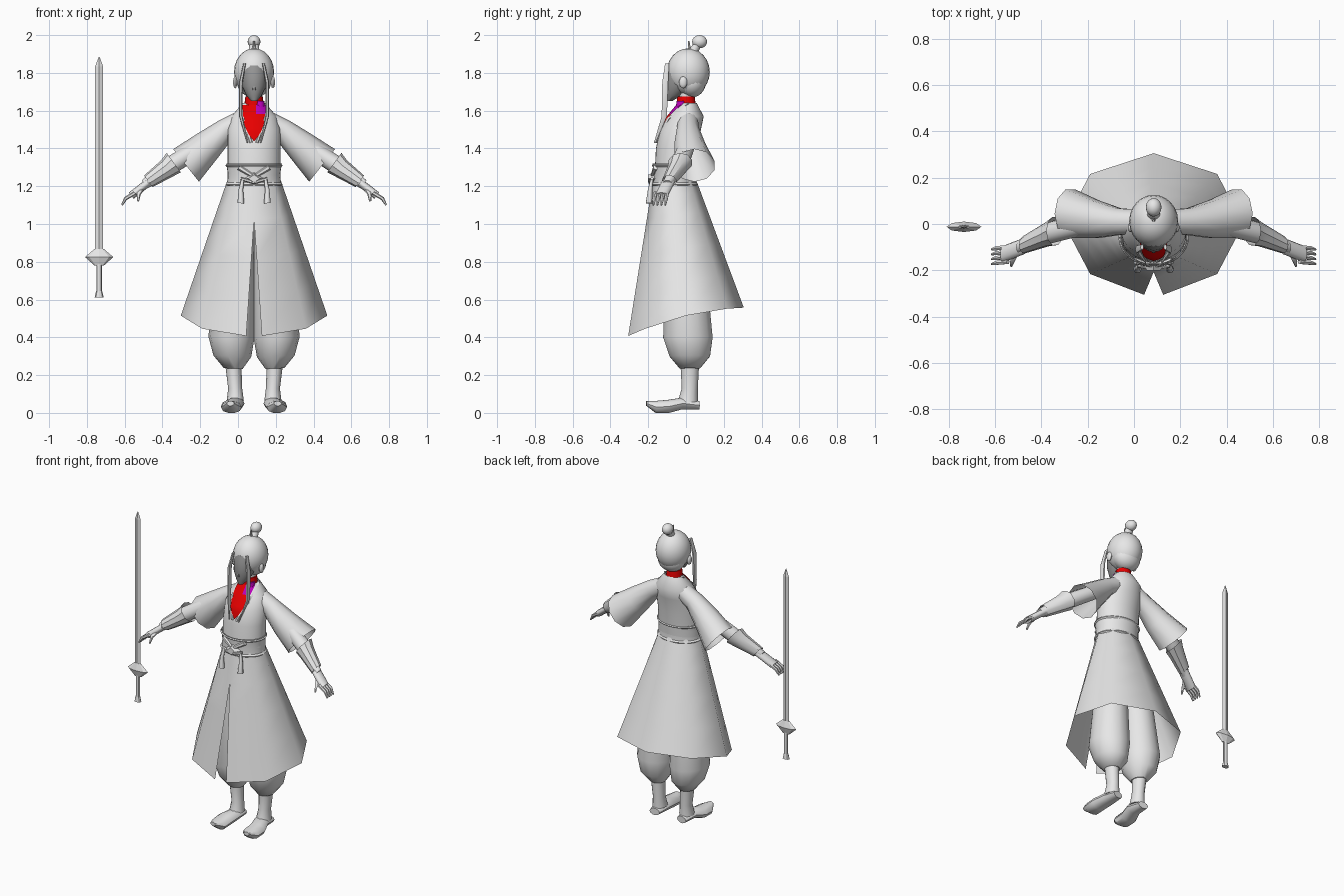
import bpy, bmesh, math
from mathutils import Vector

BODY_X, SWORD_X = 0.085, -0.735   # the sword stands apart from the body
cube = bpy.data.objects.get("Cube")
if cube:
    bpy.data.objects.remove(cube, do_unlink=True)


def material(name, red, green, blue):
    mat = bpy.data.materials.new(name)
    mat.use_nodes = True
    mat.diffuse_color = (red, green, blue, 1)
    mat.node_tree.nodes["Principled BSDF"].inputs["Base Color"].default_value = mat.diffuse_color
    return mat


GREY = material("light grey", 0.8, 0.8, 0.8)
DARK = material("shadow grey", 0.3, 0.3, 0.3)
RED = material("red", 1, 0, 0)
PURPLE = material("purple", 0.5, 0, 0.5)


def finish(name, bm, mats, angle, rule=None):
    bmesh.ops.remove_doubles(bm, verts=bm.verts, dist=0.001)
    bmesh.ops.recalc_face_normals(bm, faces=bm.faces)
    if rule:
        for face in bm.faces:
            face.material_index = rule(face.calc_center_median())
    mesh = bpy.data.meshes.new(name)
    bm.to_mesh(mesh)
    bm.free()
    for mat in mats:
        mesh.materials.append(mat)
    part = bpy.data.objects.new(name, mesh)
    bpy.context.collection.objects.link(part)
    bpy.ops.object.select_all(action='DESELECT')
    part.select_set(True)
    bpy.context.view_layer.objects.active = part
    bpy.ops.object.shade_smooth_by_angle(angle=math.radians(angle))
    return part


def skin(name, rows, mats, angle=50, closed=False, caps=False, rule=None):
    """Bridge neighbouring rows of points with quads."""
    bm = bmesh.new()
    grid = [[bm.verts.new(point) for point in row] for row in rows]
    count = len(grid[0])
    for low, high in zip(grid, grid[1:]):
        for i in range(count if closed else count - 1):
            j = (i + 1) % count
            bm.faces.new((low[i], low[j], high[j], high[i]))
    if caps:
        bm.faces.new(grid[0])
        bm.faces.new(grid[-1])
    return finish(name, bm, mats, angle, rule)


def sweep(name, *stations, mat=GREY, sides=12, depth=1.0, mirror=1, origin=BODY_X, caps=True, angle=50):
    """Elliptical sections at stations (x, y, z, radius); depth scales the second radius."""
    centres = [Vector(station[:3]) for station in stations]
    along = centres[-1] - centres[0]
    runs_forward = abs(along.y) > abs(along.x) + abs(along.z)
    second = Vector((0, 0, 1)) if runs_forward else Vector((0, 1, 0))
    first = second.cross(along).normalized()
    rows = []
    for centre, station in zip(centres, stations):
        row = []
        for i in range(sides):
            turn = math.tau * i / sides
            point = centre + station[3] * (first * math.cos(turn) + second * depth * math.sin(turn))
            row.append((origin + mirror * point.x, point.y, max(point.z, 0)))
        rows.append(row)
    return skin(name, rows, [mat], angle, closed=True, caps=caps)


def ball(name, centre, radii, segments=24):
    bm = bmesh.new()
    bmesh.ops.create_uvsphere(bm, u_segments=segments, v_segments=segments // 2, radius=1)
    bmesh.ops.scale(bm, vec=radii, verts=bm.verts)
    bmesh.ops.translate(bm, vec=Vector(centre) + Vector((BODY_X, 0, 0)), verts=bm.verts)
    return finish(name, bm, [GREY], 50)


# Robe body
robe = sweep("robe_body", (0, -.06, 1.2, .14), (0, -.05, 1.4, .14), (0, -.03, 1.5, .14),
             (0, 0, 1.57, .12), (0, .01, 1.64, .06), sides=32, depth=.78, caps=False)

# Inner shirt: a rounded panel laid on the chest, purple at the upper left
rows = []
for step in range(13):
    drop = step / 12
    half_width = .058 * (1 - drop ** 3) + .002
    rows.append([(BODY_X + half_width * (i / 6 - 1), -.4, 1.63 - .19 * drop) for i in range(13)])
shirt = skin("inner_shirt", rows, [RED, PURPLE],
             rule=lambda c: int(c.x > BODY_X + .012 and c.z > 1.575))
wrap = shirt.modifiers.new("lay on chest", 'SHRINKWRAP')
wrap.target = robe
wrap.wrap_method = 'PROJECT'
wrap.use_project_y = True
wrap.use_positive_direction = True
wrap.offset = .008
sweep("inner_collar", (0, 0, 1.6, .055), (0, 0, 1.675, .046), mat=RED, sides=20)
sweep("collar_fold", (.03, -.03, 1.6, .028), (.03, -.025, 1.65, .024), mat=PURPLE)

# Skirt: eight hem corners, front slit, hem dropping toward the front
rows = []
for fall in (0, .1, .25, .5, .75, 1):
    row = []
    for corner in range(9):
        turn = math.pi * (corner / 4 - 1)
        side, back = math.sin(turn), math.cos(turn)
        waist = Vector((.142 * side, .115 * back - .06, 1.23))
        y = .306 * back
        hem = Vector((.388 * side, y, .515 + .245 * y - .35 * y * y))
        point = waist.lerp(hem, fall)
        if corner in (0, 8):
            point.x = math.copysign(.055 * max(0, fall - .25), corner - 4)
        row.append((BODY_X + point.x, point.y, point.z))
    rows.append(row)
skin("skirt", rows, [GREY], angle=60)

# Sash with raised rims and a knot
sweep("sash", (0, -.06, 1.2, .145), (0, -.06, 1.26, .138), (0, -.06, 1.32, .147),
      sides=32, depth=.8, caps=False)
for name, z in (("sash_top_rim", 1.31), ("sash_bottom_rim", 1.21)):
    sweep(name, (0, -.06, z - .01, .142), (0, -.06, z, .152), (0, -.06, z + .01, .142),
          sides=32, depth=.8, caps=False, angle=20)
sweep("sash_knot", (0, -.16, 1.24, .055), (0, -.2, 1.24, .03), sides=4, depth=.7, angle=5)

# Paired parts
for mirror, side in ((1, "left_"), (-1, "right_")):
    def pair(name, *stations, **options):
        sweep(side + name, *stations, mirror=mirror, **options)

    # Sash bow, cord and tassel
    pair("bow", (0, -.18, 1.25, .01), (.08, -.16, 1.3, .015), sides=6)
    pair("cord", (0, -.19, 1.22, .01), (.07, -.18, 1.24, .008), sides=6)
    pair("tassel", (.06, -.18, 1.24, .008), (.07, -.19, 1.18, .012), (.07, -.195, 1.11, .018), sides=8)

    # Arm: hanging sleeve, forearm, flared bracer and hand
    pair("sleeve", (.05, .01, 1.555, .055), (.15, .01, 1.5, .06), (.25, .02, 1.41, .085),
         (.36, .045, 1.31, .11), sides=10, caps=False)
    pair("forearm", (.25, .01, 1.43, .045), (.44, -.035, 1.31, .048), (.58, -.1, 1.21, .026))
    pair("bracer", (.425, -.03, 1.325, .064), (.46, -.045, 1.295, .053), (.56, -.09, 1.226, .038),
         sides=10, caps=False, angle=35)
    pair("palm", (.56, -.095, 1.22, .021), (.65, -.13, 1.15, .021), depth=1.7)
    for finger in range(4):
        y = .021 * finger - .163
        pair(f"finger_{finger + 1}", (.63, y, 1.165, .011), (.68, y - .005, 1.135, .01),
             (.7, y - .01, 1.1, .005), sides=6)
    pair("thumb", (.59, -.12, 1.19, .013), (.61, -.16, 1.16, .011), (.615, -.18, 1.12, .006), sides=6)

    # Leg: full trouser gathered above a boot with a raised toe
    pair("trouser_leg", (.075, -.03, 1.1, .07), (.1, 0, .75, .1), (.12, .01, .4, .122),
         (.115, .02, .3, .1), (.11, .02, .235, .05), depth=1.1, sides=14)
    pair("boot_shaft", (.11, .02, .26, .043), (.1, .02, .13, .037), (.1, .01, .06, .046), depth=1.15)
    pair("boot_foot", (.1, .07, .04, .035), (.1, -.02, .05, .05), (.12, -.09, .035, .056),
         (.12, -.16, .03, .054), (.125, -.21, .05, .02), depth=.65, sides=10, angle=40)

    # Lapel, hair lock and ear
    pair("lapel", (.062, .01, 1.64, .01), (.06, -.09, 1.56, .012), (.015, -.16, 1.43, .008), sides=6)
    pair("hair_lock", (.05, -.1, 1.85, .007), (.07, -.11, 1.75, .01), (.07, -.115, 1.57, .009),
         (.035, -.165, 1.43, .003), depth=1.8, sides=6)
    ball(side + "ear", (mirror * .1, -.015, 1.75), (.012, .022, .032), segments=10)

# Head, hair and topknot
sweep("neck", (0, 0, 1.65, .04), (0, .01, 1.74, .045))
sweep("face", (0, -.09, 1.65, .015), (0, -.07, 1.68, .04), (0, -.05, 1.73, .065),
      (0, -.035, 1.8, .072), (0, -.03, 1.84, .062), mat=DARK, sides=20, depth=1.1)
sweep("nose", (0, -.11, 1.71, .012), (0, -.11, 1.76, .003), mat=DARK, sides=6, depth=1.5)
ball("hair", (0, .012, 1.805), (.106, .114, .125))
ball("hair_nape", (0, .03, 1.75), (.09, .075, .08))
sweep("topknot_base", (0, .03, 1.9, .03), (0, .06, 1.95, .025))
ball("topknot", (0, .072, 1.965), (.034, .04, .035), segments=16)
sweep("topknot_pin", (0, .02, 1.9, .012), (0, .015, 1.97, .004), sides=6)


# Sword: parts centred on one axis, given as (height, half width)
def sword_part(name, *profile, depth, sides=8):
    sweep(name, *[(0, -.012, z, radius) for z, radius in profile],
          origin=SWORD_X, depth=depth, sides=sides, angle=5)


sword_part("blade", (.86, .021), (1.835, .021), (1.885, .002), depth=.4, sides=4)
sword_part("guard", (.78, .025), (.825, .075), (.868, .025), depth=.3)
sword_part("grip", (.63, .015), (.79, .015), depth=.7)
sword_part("pommel", (.612, .024), (.645, .016), depth=.7)
